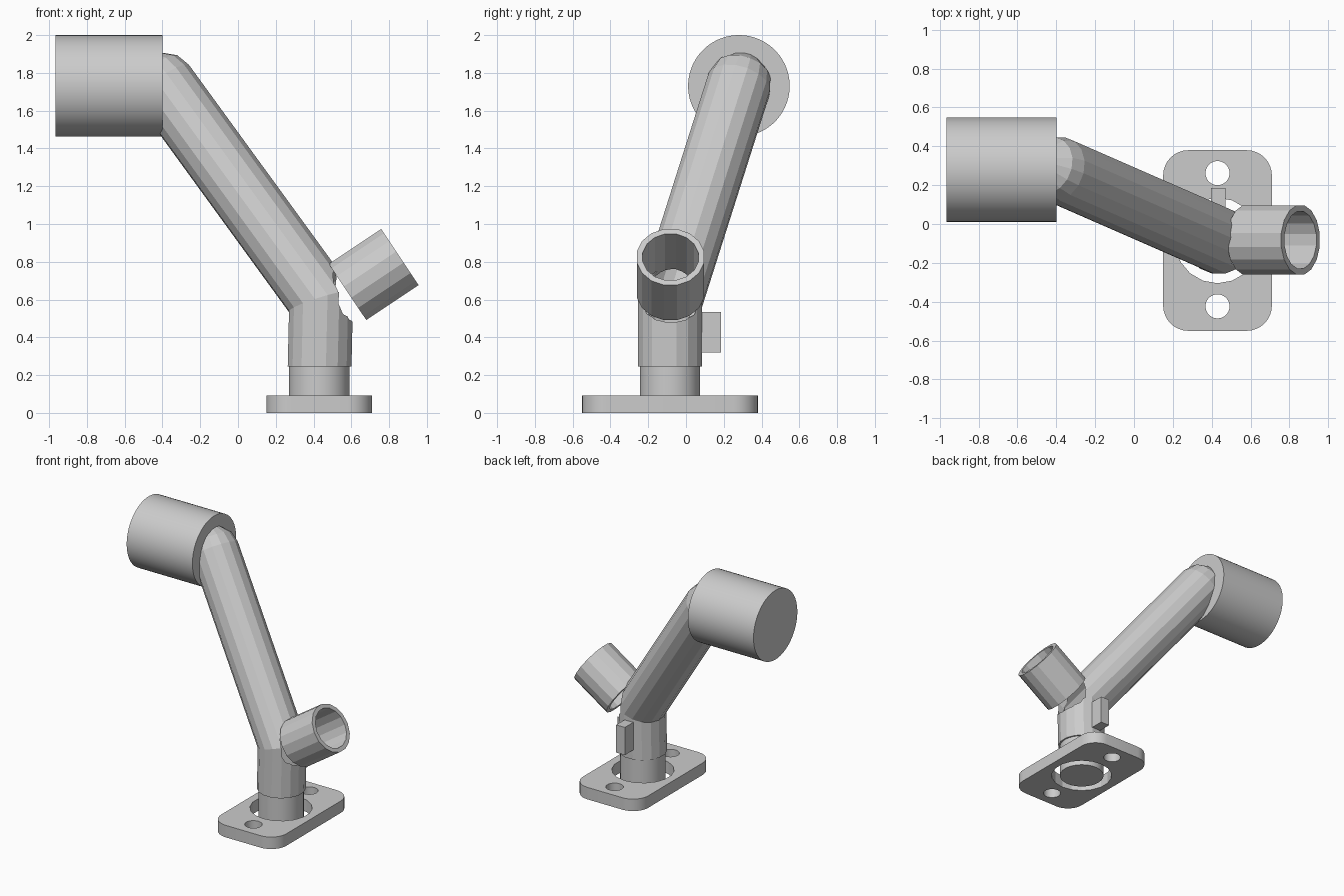
import bpy, bmesh, math
from mathutils import Vector

if "Cube" in bpy.data.objects:
    bpy.data.objects.remove(bpy.data.objects["Cube"])

Z = Vector((0, 0, 1))


def make(name, bm, smooth=False):
    bmesh.ops.recalc_face_normals(bm, faces=bm.faces)
    me = bpy.data.meshes.new(name)
    bm.to_mesh(me)
    bm.free()
    ob = bpy.data.objects.new(name, me)
    bpy.context.collection.objects.link(ob)
    bpy.ops.object.select_all(action='DESELECT')
    bpy.context.view_layer.objects.active = ob
    ob.select_set(True)
    if smooth:
        bpy.ops.object.shade_smooth_by_angle(angle=math.radians(30))
    return ob


def ring(center, axis, r, n):
    q = Z.rotation_difference(Vector(axis).normalized())
    return [Vector(center) + q @ Vector((r * math.cos(2 * math.pi * (i + .5) / n),
                                         r * math.sin(2 * math.pi * (i + .5) / n), 0))
            for i in range(n)]


def loft(bm, rings, closed=False):
    loops = [[bm.verts.new(p) for p in r] for r in rings]
    n = len(loops[0])
    pairs = list(zip(loops, loops[1:])) + ([(loops[-1], loops[0])] if closed else [])
    for a, b in pairs:
        for i in range(n):
            j = (i + 1) % n
            bm.faces.new((a[i], a[j], b[j], b[i]))
    return loops


def cylinder(name, a, b, r, n, smooth=False):
    a, b = Vector(a), Vector(b)
    bm = bmesh.new()
    lo = loft(bm, [ring(a, b - a, r, n), ring(b, b - a, r, n)])
    bm.faces.new(lo[0])
    bm.faces.new(lo[1])
    return make(name, bm, smooth)


def cut(ob, cutter):
    bpy.context.view_layer.objects.active = ob
    m = ob.modifiers.new("cut", 'BOOLEAN')
    m.operation, m.object, m.solver = 'DIFFERENCE', cutter, 'EXACT'
    bpy.ops.object.modifier_apply(modifier=m.name)
    bpy.data.objects.remove(cutter)


# mounting plate with rounded corners, central opening and two screw holes
cx, cy = 0.43, -0.085
bm = bmesh.new()
outline = []
for k, (sx, sy) in enumerate([(1, 1), (-1, 1), (-1, -1), (1, -1)]):
    for i in range(9):
        t = math.pi / 2 * (k + i / 8)
        outline.append(Vector((cx + sx * 0.15 + 0.13 * math.cos(t),
                               cy + sy * 0.335 + 0.13 * math.sin(t), 0)))
lo = loft(bm, [outline, [p + Z * 0.093 for p in outline]])
bm.faces.new(lo[0])
bm.faces.new(lo[1])
plate = make("mounting_plate", bm)
for y, r, n in [(cy, 0.22, 18), (0.262, 0.062, 32), (-0.424, 0.062, 32)]:
    cut(plate, cylinder("hole_cutter", (cx, y, -0.1), (cx, y, 0.2), r, n))
bpy.context.view_layer.objects.active = plate
plate.select_set(True)
bpy.ops.object.shade_smooth_by_angle(angle=math.radians(15))

# plug at the foot of the pipe
cylinder("bottom_plug", (cx, cy, 0), (cx, cy, 0.27), 0.16, 40, True)

# bent main pipe: mitred elbow, slanted run, rounded end
R = 0.172
p0, p1, p2 = Vector((0.432, cy, 0.245)), Vector((0.44, cy, 0.59)), Vector((-0.395, 0.28, 1.738))
d0, d1 = (p1 - p0).normalized(), (p2 - p1).normalized()


def slide(pts, d, origin, normal):
    return [p + d * ((origin - p).dot(normal) / d.dot(normal)) for p in pts]


r0 = ring(p0, d0, R, 16)
r1 = slide(r0, d0, p1, d0 + d1)
r2 = slide(r1, d1, p2, d1)
dome = [[p2 + (p - p2) * math.cos(a) + d1 * R * math.sin(a) for p in r2]
        for a in (math.radians(28), math.radians(58))]
bm = bmesh.new()
lo = loft(bm, [slide(r0, d0, p0, Z), r1, r2] + dome)
tip = bm.verts.new(p2 + d1 * R)
for i in range(16):
    bm.faces.new((lo[-1][i], lo[-1][(i + 1) % 16], tip))
pipe = make("main_pipe", bm)
s = pipe.modifiers.new("wall", 'SOLIDIFY')
s.thickness, s.offset = 0.025, -1
bpy.ops.object.modifier_apply(modifier=s.name)

# branch socket, open at both ends, with a matching opening in the pipe
b0, b1 = Vector((0.58, cy + 0.003, 0.64)), Vector((0.857, cy + 0.003, 0.825))
bd = (b1 - b0).normalized()
cut(pipe, cylinder("branch_cutter", b0 - bd * 0.105, b1, 0.15, 16))
bm = bmesh.new()
loft(bm, [ring(b0, bd, 0.182, 16), ring(b1, bd, 0.182, 16),
          ring(b1, bd, 0.15, 16), ring(b0, bd, 0.15, 16)], closed=True)
make("branch_socket", bm)

# large end cylinder
cylinder("end_cap", (-0.965, 0.28, 1.731), (-0.40, 0.28, 1.731), 0.269, 64, True)

# small tab on the back of the pipe
bm = bmesh.new()
bmesh.ops.create_cube(bm, size=1)
for v in bm.verts:
    v.co = Vector((0.433 + v.co.x * 0.075, 0.133 + v.co.y * 0.106, 0.427 + v.co.z * 0.215))
make("back_tab", bm)
